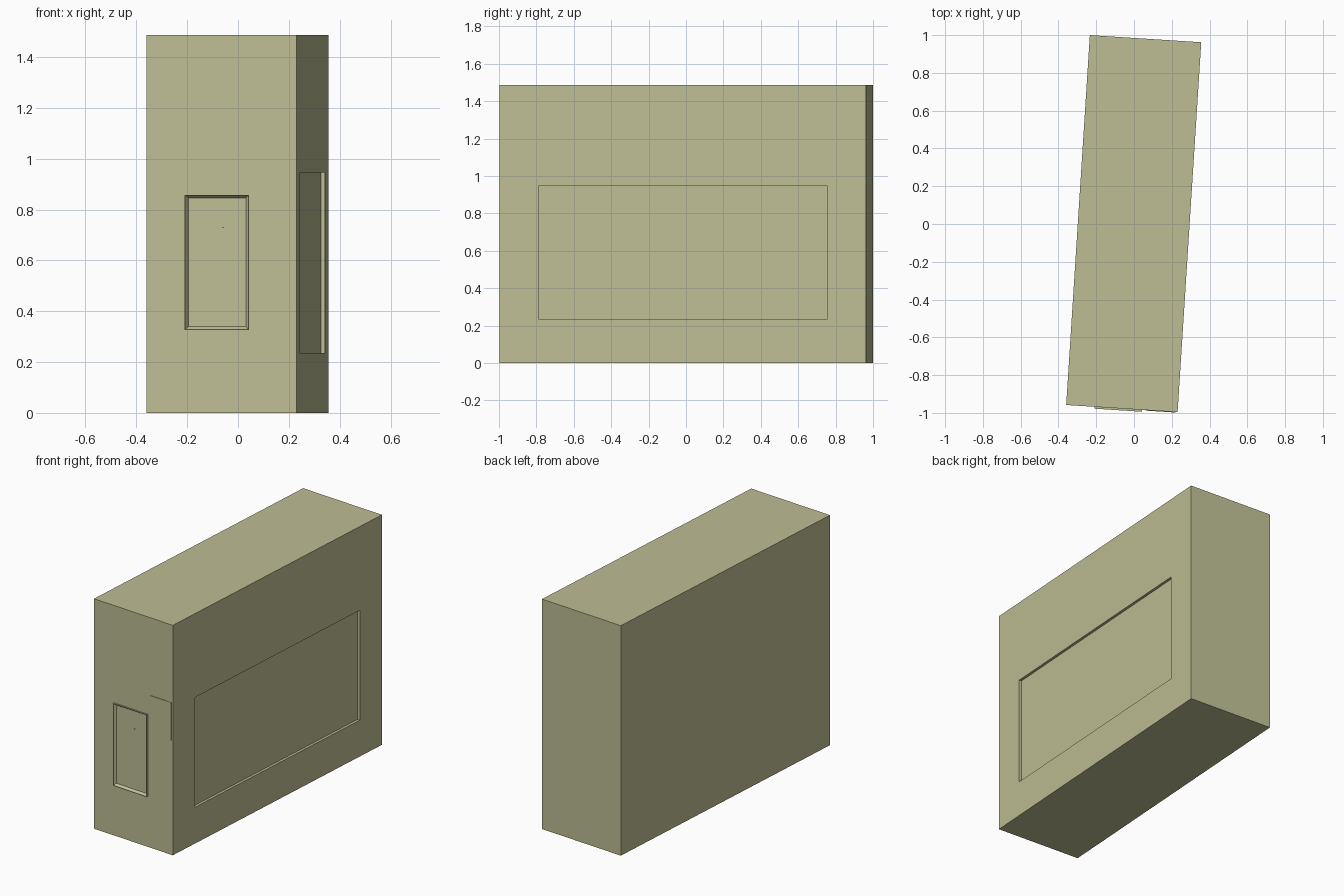
import bpy, bmesh, math
from mathutils import Matrix

if "Cube" in bpy.data.objects:
    bpy.data.objects.remove(bpy.data.objects["Cube"])

W, L, H = 0.591, 1.962, 1.487
TURN = Matrix.Translation((-0.0015, 0.002, 0)) @ Matrix.Rotation(math.radians(-3.66), 4, 'Z')

mat = bpy.data.materials.new("pale olive")
mat.diffuse_color = (0.515, 0.515, 0.30, 1)
mat.use_nodes = True
mat.node_tree.nodes["Principled BSDF"].inputs["Base Color"].default_value = mat.diffuse_color


def box(bm, x0, x1, y0, y1, z0, z1):
    m = Matrix.Translation(((x0 + x1) / 2, (y0 + y1) / 2, (z0 + z1) / 2))
    bmesh.ops.create_cube(bm, size=1, matrix=m @ Matrix.Diagonal((x1 - x0, y1 - y0, z1 - z0, 1)))


def finish(bm, name):
    bm.transform(TURN)
    me = bpy.data.meshes.new(name)
    bm.to_mesh(me)
    bm.free()
    me.materials.append(mat)
    bpy.context.collection.objects.link(bpy.data.objects.new(name, me))


def step(bm, face, axis, level, a0, a1, z0, z1):
    """Inset a face, then place its inner corners on a rectangle at the given level."""
    bmesh.ops.inset_individual(bm, faces=[face], thickness=0.004)
    mid = face.calc_center_median()
    other = 1 - axis
    for v in face.verts:
        v.co[other] = a0 if v.co[other] < mid[other] else a1
        v.co[2] = z0 if v.co[2] < mid[2] else z1
        v.co[axis] = level


# main block
bm = bmesh.new()
box(bm, -W / 2, W / 2, -L / 2, L / 2, 0, H)
bm.normal_update()
right = next(f for f in bm.faces if f.normal.x > 0.9)
front = next(f for f in bm.faces if f.normal.y < -0.9)

# long straight-walled recess in the right side
for depth in (0, 0.017):
    step(bm, right, 0, W / 2 - depth, -0.774, 0.774, 0.235, 0.945)

# front door panel: thin raised rim with sloping inner edges
for out, rim in ((0, 0), (0.010, 0), (0.010, 0.002), (-0.006, 0.013)):
    step(bm, front, 1, -L / 2 - out, -0.145 + rim, 0.108 - rim, 0.326 + rim, 0.858 - rim)
finish(bm, "building_body")

# thin plate beside the door
bm = bmesh.new()
box(bm, 0.125, 0.285, -L / 2 - 0.003, -L / 2 + 0.001, 0.74, 0.985)
finish(bm, "wall_plate")

# tiny door knob
bm = bmesh.new()
box(bm, 0.003, 0.007, -L / 2, -L / 2 + 0.008, 0.728, 0.732)
finish(bm, "door_knob")
